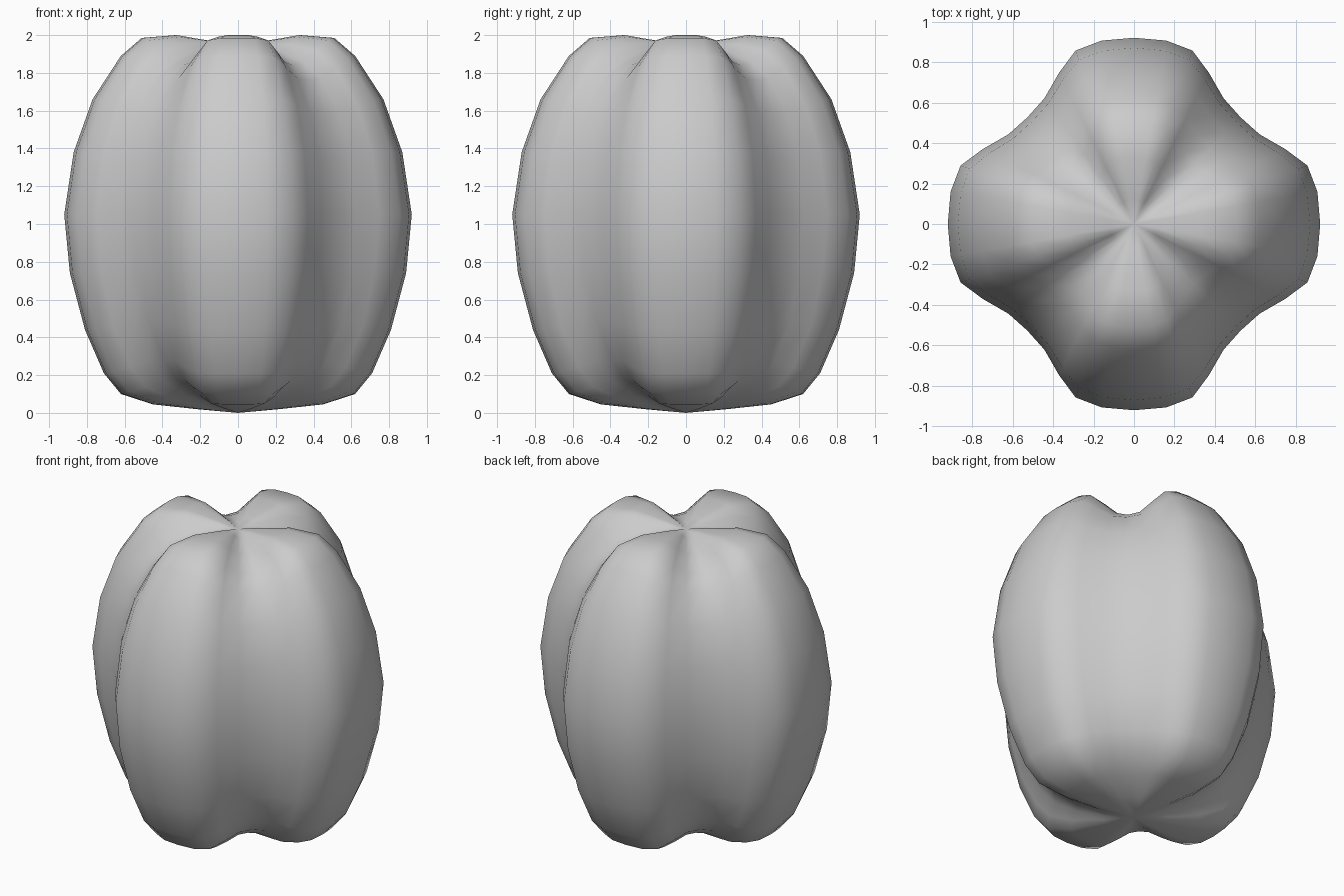
import bpy, bmesh
from math import radians, cos, sin

cube = bpy.data.objects.get("Cube")
if cube:
    bpy.data.objects.remove(cube, do_unlink=True)

# Matching steps up the body: lobe radius, lobe height, groove radius, groove height
RINGS = [
    (.22, .02, .18, .04), (.45, .045, .34, .10), (.62, .10, .47, .18),
    (.71, .21, .56, .28), (.81, .44, .66, .48), (.89, .74, .72, .76),
    (.92, 1.05, .745, 1.05), (.87, 1.38, .715, 1.36), (.77, 1.66, .64, 1.59),
    (.62, 1.89, .53, 1.76), (.51, 1.985, .42, 1.84), (.33, 2.0, .28, 1.90),
    (.12, 1.965, .12, 1.935),
]
# Half a lobe, from crest to groove: angle and share of the lobe profile
HALF = [(0, 1), (10, 1), (18.6, .91), (26.3, .51), (35.5, .1), (45, 0)]
lobe = [(-a, w) for a, w in HALF[:0:-1]] + HALF[:-1]
around = [(radians(90 * q + a), w) for q in range(4) for a, w in lobe]


def mix(a, b, w):
    return a * w + b * (1 - w)


# Loft the rings and close both ends on a central point
bm = bmesh.new()
loops = []
for lobe_r, lobe_z, groove_r, groove_z in RINGS:
    loop = []
    for angle, w in around:
        r = mix(lobe_r, groove_r, w)
        loop.append(bm.verts.new((r * cos(angle), r * sin(angle), mix(lobe_z, groove_z, w))))
    loops.append(loop)
bottom = bm.verts.new((0, 0, 0))
top = bm.verts.new((0, 0, 1.94))
n = len(around)
for i in range(n):
    j = (i + 1) % n
    for low, high in zip(loops, loops[1:]):
        bm.faces.new((low[i], low[j], high[j], high[i]))
    bm.faces.new((bottom, loops[0][j], loops[0][i]))
    bm.faces.new((top, loops[-1][i], loops[-1][j]))
for face in bm.faces:
    face.smooth = True

mesh = bpy.data.meshes.new("lobed_body")
bm.to_mesh(mesh)
bm.free()
body = bpy.data.objects.new("lobed_body", mesh)
bpy.context.collection.objects.link(body)

# Plain grey surface
grey = bpy.data.materials.new("light_grey")
grey.use_nodes = True
colour = (.6, .6, .6, 1)
grey.diffuse_color = colour
grey.node_tree.nodes["Principled BSDF"].inputs["Base Color"].default_value = colour
mesh.materials.append(grey)
